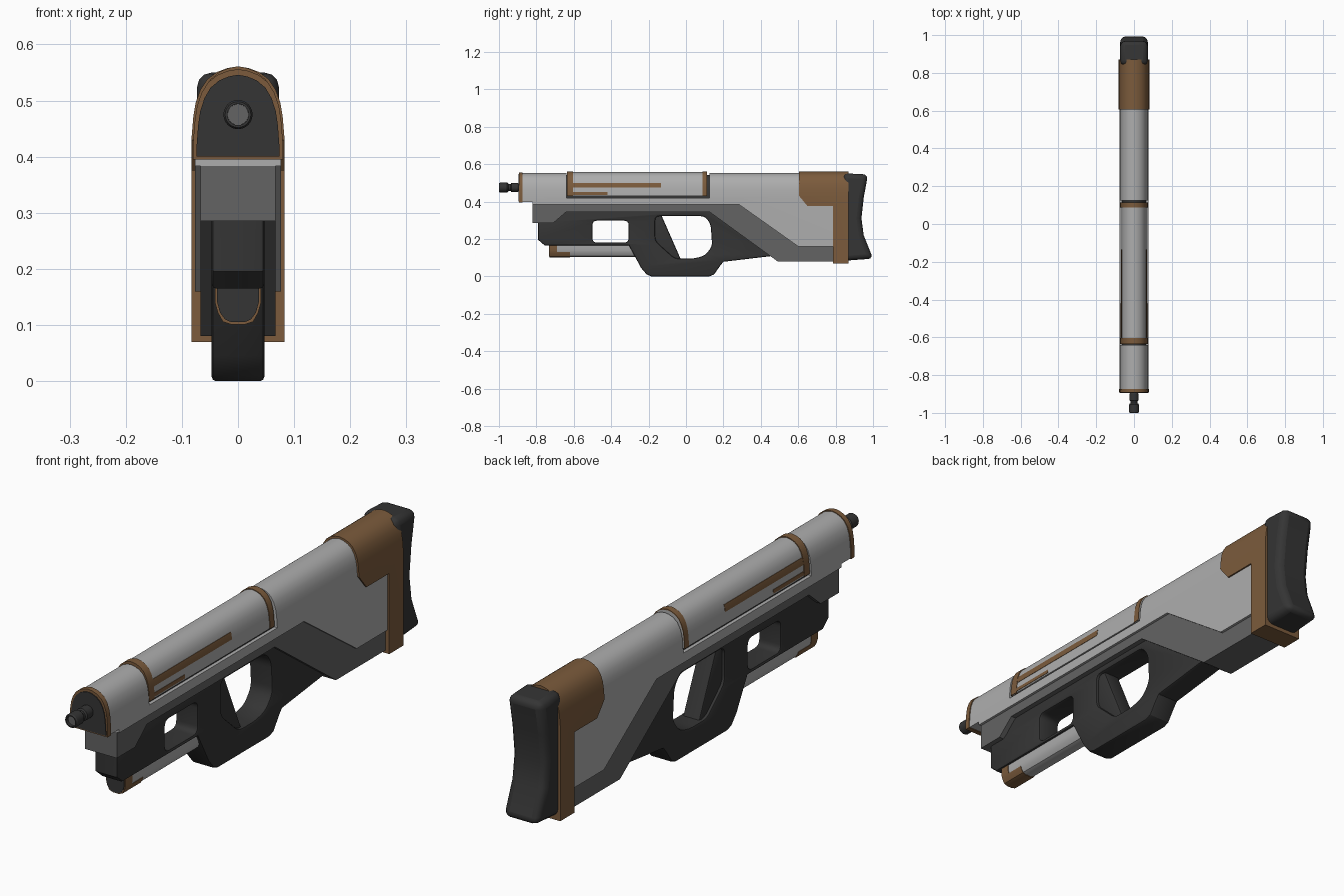
import bpy, bmesh, math
from mathutils import Matrix

if "Cube" in bpy.data.objects:
    bpy.data.objects.remove(bpy.data.objects["Cube"])


def material(name, rgb):
    m = bpy.data.materials.new(name)
    m.diffuse_color = (*rgb, 1)
    m.use_nodes = True
    m.node_tree.nodes["Principled BSDF"].inputs["Base Color"].default_value = m.diffuse_color
    return m


LIGHT = material("light_grey", (.42, .42, .42))
MID = material("mid_grey", (.125, .125, .125))
DARK = material("dark_grey", (.035, .035, .035))
BROWN = material("brown", (.2, .105, .045))


def add(name, mesh, mat):
    mesh.materials.clear()
    if mat:
        mesh.materials.append(mat)
    ob = bpy.data.objects.new(name, mesh)
    bpy.context.collection.objects.link(ob)
    return ob


def finish(bm, name, mat):
    bmesh.ops.remove_doubles(bm, verts=bm.verts, dist=1e-5)
    bmesh.ops.recalc_face_normals(bm, faces=bm.faces)
    mesh = bpy.data.meshes.new(name)
    bm.to_mesh(mesh)
    bm.free()
    return add(name, mesh, mat)


def prism(name, pts, shift, mat=None):
    """Extrude a closed loop of 3D points by the vector shift."""
    bm = bmesh.new()
    face = bm.faces.new([bm.verts.new(p) for p in pts])
    new = bmesh.ops.extrude_face_region(bm, geom=[face])["geom"]
    bmesh.ops.translate(bm, vec=shift, verts=[g for g in new if isinstance(g, bmesh.types.BMVert)])
    return finish(bm, name, mat)


def evaluated_mesh(ob):
    bpy.context.view_layer.update()
    dg = bpy.context.evaluated_depsgraph_get()
    return bpy.data.meshes.new_from_object(ob.evaluated_get(dg))


def side_plate(name, pts, half, mat=None):
    return prism(name, [(-half, y, z) for y, z in pts], (2 * half, 0, 0), mat)


def intersect(name, profile, section, mat):
    """Side profile (y,z) intersected with a cross-section (x,z) run along y."""
    a = side_plate("blank", profile, .2)
    b = prism("cutter", [(x, -1.2, z) for x, z in section], (0, 2.4, 0))
    b.hide_render = True
    mod = a.modifiers.new("shape", 'BOOLEAN')
    mod.operation, mod.solver, mod.object = 'INTERSECT', 'EXACT', b
    mesh = evaluated_mesh(a)
    for o in (a, b):
        bpy.data.objects.remove(o)
    return add(name, mesh, mat)


def arch(w, top):
    half = [(1, -.13), (.96, -.09), (.91, -.065), (.81, -.042), (.66, -.023), (.45, -.01), (.22, -.003)]
    right = [(w, .0)] + [(w * k, top + d) for k, d in half]
    return right + [(0, top)] + [(-x, z) for x, z in reversed(right)]


def trough(grow):
    right = [(.039 + grow, .18), (.039 + grow, .14), (.034 + grow, .122), (.025 + grow, .108 - grow),
             (.012, .103 - grow)]
    return right + [(-x, z) for x, z in reversed(right)]


def rect(y0, y1, z0, z1):
    return [(y0, z0), (y1, z0), (y1, z1), (y0, z1)]


def rounded(pts, r, n=4):
    """Round every corner of a polygon with a quadratic arc."""
    out = []
    for i, (y, z) in enumerate(pts):
        ends = []
        for q in (pts[i - 1], pts[(i + 1) % len(pts)]):
            d = math.dist((y, z), q)
            t = min(r, d * .45) / d
            ends.append((y + (q[0] - y) * t, z + (q[1] - z) * t))
        a, b = ends
        for k in range(n + 1):
            t = k / n
            out.append(tuple((1 - t) ** 2 * a[j] + 2 * t * (1 - t) * (y, z)[j] + t * t * b[j] for j in (0, 1)))
    return out


def bevel_plate(name, loops, half, bevel, mat):
    """Flat plate with holes and bevelled rims, from a filled 2D curve."""
    cu = bpy.data.curves.new(name, 'CURVE')
    cu.dimensions, cu.fill_mode = '2D', 'BOTH'
    cu.extrude, cu.bevel_depth, cu.offset, cu.bevel_resolution = half - bevel, bevel, -bevel, 1
    for pts in loops:
        s = cu.splines.new('POLY')
        s.points.add(len(pts) - 1)
        for p, (y, z) in zip(s.points, pts):
            p.co = (y, z, 0, 1)
        s.use_cyclic_u = True
    tmp = bpy.data.objects.new("curve_tmp", cu)
    bpy.context.collection.objects.link(tmp)
    bm = bmesh.new()
    bm.from_mesh(evaluated_mesh(tmp))
    bpy.data.objects.remove(tmp)
    bm.transform(Matrix(((0, 0, 1, 0), (1, 0, 0, 0), (0, 1, 0, 0), (0, 0, 0, 1))))
    return finish(bm, name, mat)


def lathe(name, pts, z, mat):
    bm = bmesh.new()
    vs = [bm.verts.new((r, y, z)) for r, y in pts]
    es = [bm.edges.new(p) for p in zip(vs, vs[1:])]
    bmesh.ops.spin(bm, geom=vs + es, cent=(0, 0, z), axis=(0, 1, 0), angle=math.tau, steps=24)
    return finish(bm, name, mat)


# Upper body with a notch for the cover
intersect("upper_body", [(-.88, .397), (-.82, .397), (-.82, .383), (.285, .383), (.6, .16), (.82, .16),
                         (.82, .6), (.125, .6), (.125, .42), (-.64, .42), (-.64, .6), (-.88, .6)],
          arch(.077, .553), LIGHT)
# Top cover, its dark core, bands and side stripes
intersect("cover_core", rect(-.645, .13, .41, .6), arch(.064, .543), DARK)
intersect("top_cover", rect(-.63, .113, .43, .6), arch(.072, .558), LIGHT)
for name, y0, y1 in (("front_band", -.635, -.603), ("rear_band", .087, .113)):
    intersect(name, rect(y0, y1, .43, .6), arch(.074, .561), BROWN)
intersect("long_stripe", rect(-.61, -.135, .474, .5), arch(.0735, .559), BROWN)
intersect("short_stripe", rect(-.61, -.42, .436, .45), arch(.0735, .559), BROWN)
# Front ring and plate
intersect("front_ring", rect(-.893, -.873, .395, .6), arch(.08, .556), BROWN)
intersect("front_plate", rect(-.896, -.885, .4, .6), arch(.074, .546), DARK)
# Muzzle
lathe("muzzle", [(0, -.985), (.019, -.985), (.019, -1), (.023, -1), (.026, -.995), (.026, -.956), (.023, -.952),
                 (.018, -.948), (.018, -.938), (.024, -.934), (.024, -.9), (.02, -.894), (.02, -.88), (0, -.88)],
      .475, DARK)
lathe("muzzle_bore", [(0, -.988), (.0188, -.988), (.0188, -.98), (0, -.98)], .475, MID)

# Middle chassis
side_plate("chassis", [(-.82, .39), (.29, .39), (.6, .17), (.83, .17), (.83, .08), (.49, .08), (.125, .345),
                       (-.64, .345), (-.71, .285), (-.82, .285)], .067, MID)
# Lower frame with two openings
frame = [(-.79, .3), (-.7, .3), (-.64, .36), (.12, .36), (.47, .11), (.2, .078), (.185, .06), (.15, .01),
         (.125, 0), (-.185, 0), (-.21, .01), (-.24, .045), (-.305, .165), (-.755, .165), (-.79, .195)]
grip_hole = rounded([(-.165, .322), (.1, .322), (.132, .28), (.14, .16), (.1, .11), (.04, .095),
                     (-.06, .095), (-.165, .19)], .025)
front_hole = rounded(rect(-.5, -.307, .18, .298), .025)
bevel_plate("lower_frame", [frame, grip_hole, front_hole], .047, .008, DARK)
# Slanted grip inside the rear opening
bevel_plate("grip", [[(-.18, .335), (-.135, .335), (-.025, .085), (-.08, .085), (-.18, .18)]], .036, .01, DARK)

# Under-barrel tube
intersect("lower_tube", rect(-.7, -.25, .08, .175), trough(0), LIGHT)
intersect("lower_tube_collar", [(-.73, .08), (-.62, .08), (-.62, .13), (-.69, .13), (-.69, .165), (-.73, .165)],
          trough(.002), BROWN)
intersect("lower_tube_cap", rect(-.733, -.72, .08, .17), trough(-.002), DARK)

# Stock sleeve
intersect("stock_sleeve", [(.605, .6), (.87, .6), (.87, .07), (.785, .07), (.785, .375), (.65, .375), (.605, .43)],
          arch(.083, .561), BROWN)
# Rounded butt pad
pad = side_plate("butt_pad", [(.84, .551), (.973, .545), (.95, .42), (.938, .31), (.95, .22), (1, .095),
                              (.985, .083), (.84, .083)][:6] + [(.84, .083)], .073, DARK)
mod = pad.modifiers.new("round", 'BEVEL')
mod.width, mod.segments, mod.limit_method, mod.angle_limit = .026, 3, 'ANGLE', math.radians(35)

# Smooth shading with sharp edges kept
for ob in bpy.context.scene.objects:
    ob.select_set(True)
bpy.context.view_layer.objects.active = pad
bpy.ops.object.shade_smooth_by_angle(angle=math.radians(28))
